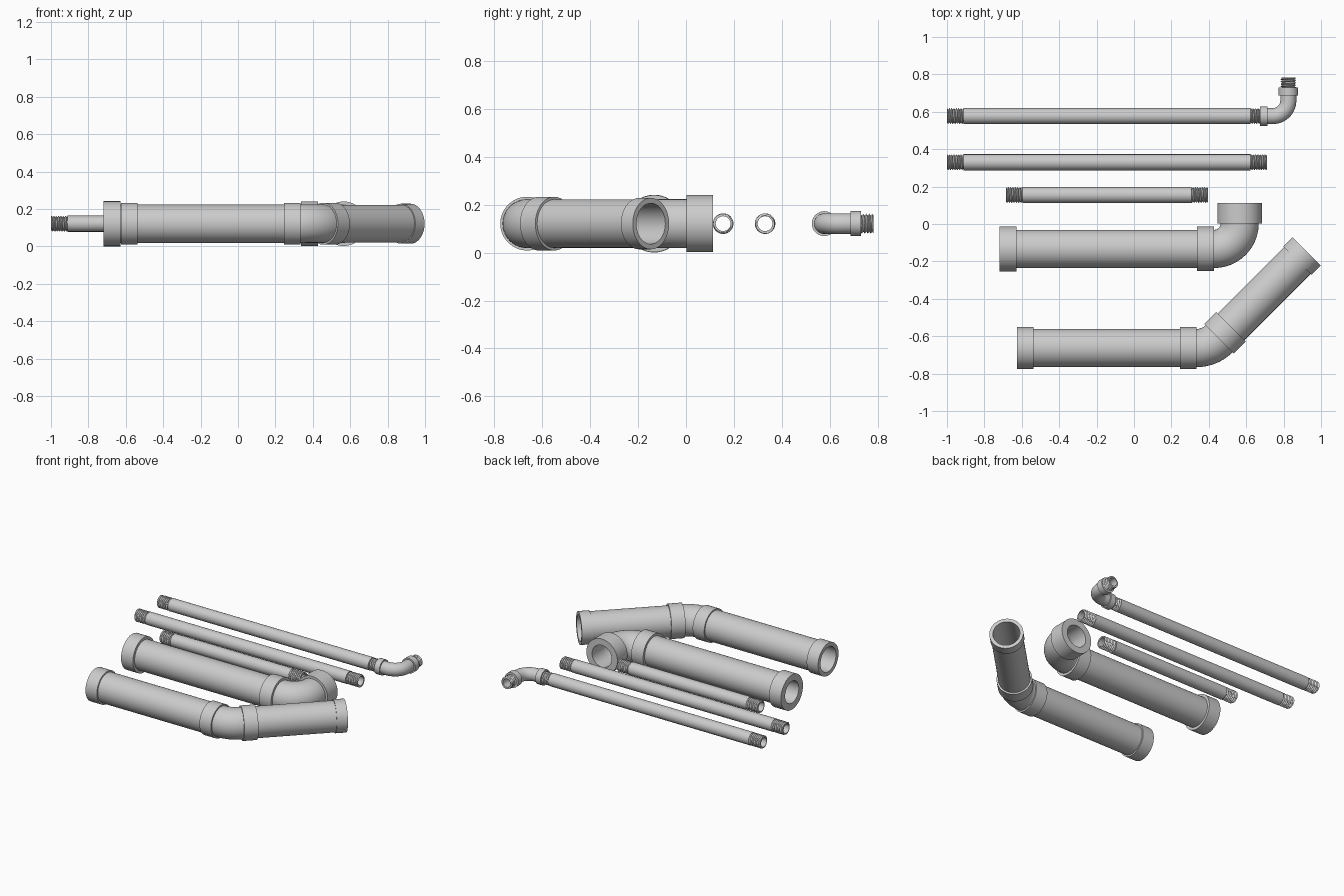
import bpy, bmesh
from math import sin, cos, pi, radians

if "Cube" in bpy.data.objects:
    bpy.data.objects.remove(bpy.data.objects["Cube"])

Z = 0.121            # height of every pipe axis
PITCH = 0.0125


def frame(start, straight, radius, turn, s):
    """Point and heading at distance s: straight, left-hand arc, straight."""
    x, y = start
    if s <= straight or radius == 0:
        return x + s, y, 0.0
    arc = radius * turn
    a = min((s - straight) / radius, turn)
    x += straight + radius * sin(a)
    y += radius * (1 - cos(a))
    rest = max(0.0, s - straight - arc)
    return x + rest * cos(a), y + rest * sin(a), a


def sweep(name, start, profile, straight=99, radius=0, turn=0, n=48):
    """Sweep a closed (distance, radius, threaded) profile along a path."""
    bm = bmesh.new()
    rings = []
    for s, r, threaded in profile:
        x, y, a = frame(start, straight, radius, turn, s)
        ring = []
        for i in range(n):
            t = 2 * pi * i / n
            rr = r
            if threaded:
                u = (s / PITCH - i / n) % 1
                rr = r - 0.009 * (1 - abs(2 * u - 1))
            ring.append(bm.verts.new((x - sin(a) * rr * cos(t),
                                      y + cos(a) * rr * cos(t),
                                      Z + rr * sin(t))))
        rings.append(ring)
    for k, ra in enumerate(rings):
        rb = rings[(k + 1) % len(rings)]
        for i in range(n):
            j = (i + 1) % n
            bm.faces.new((ra[i], ra[j], rb[j], rb[i]))
    bmesh.ops.recalc_face_normals(bm, faces=bm.faces)
    me = bpy.data.meshes.new(name)
    bm.to_mesh(me)
    bm.free()
    ob = bpy.data.objects.new(name, me)
    bpy.context.collection.objects.link(ob)
    bpy.ops.object.select_all(action='DESELECT')
    ob.select_set(True)
    bpy.context.view_layer.objects.active = ob
    bpy.ops.object.shade_smooth_by_angle(angle=radians(30))
    return ob


def band(s0, s1, r, steps=1, threaded=False):
    return [(s0 + (s1 - s0) * i / steps, r, threaded) for i in range(steps + 1)]


# Thin pipes with a thread at each end
def threaded_pipe(name, x0, x1, y, t=0.088, r=0.043, bore=0.031):
    L = x1 - x0
    prof = (band(0, t, r, 42, True) + band(t, L - t, r)
            + band(L - t, L, r, 42, True) + band(L, 0, bore))
    sweep(name, (x0, y), prof, n=36)


threaded_pipe("long_thin_pipe_with_elbow", -1.0, 0.71, 0.577)
threaded_pipe("long_thin_pipe", -1.0, 0.71, 0.33)
threaded_pipe("short_thin_pipe", -0.685, 0.395, 0.155)

# Small elbow: socket collar, bend, collar, male thread
st, R = 0.068, 0.083
arc = R * pi / 2
e = st + arc + 0.027
end = e + 0.043 + 0.053
prof = (band(0, 0.04, 0.052) + [(0.04, 0.043, False)]
        + band(st, st + arc, 0.043, 14)
        + [(e, 0.043, False)] + band(e, e + 0.043, 0.052)
        + band(e + 0.043, end, 0.042, 26, True)
        + [(end, 0.028, False)] + band(st + arc, st, 0.028, 14)
        + [(0.036, 0.028, False), (0.036, 0.0435, False), (0, 0.0435, False)])
sweep("small_threaded_elbow", (0.674, 0.577), prof, st, R, pi / 2, n=36)


# Wide pipes: end collar and body in one profile
def wide_pipe(name, x0, x1, y, cl, cr, r, bore):
    L = x1 - x0
    sweep(name, (x0, y), band(0, cl, cr) + band(cl, L, r) + band(L, 0, bore), n=64)


# Wide bends: socket collar, arc, outlet collar, optional tail pipe
def wide_bend(name, x0, y, cl, cr, r, bore, R, turn, out, tail=0):
    a = R * turn
    c = cl + a
    o = c + out
    prof = band(0, cl, cr) + band(cl, c, r, 16) + band(c, o, cr)
    last = o
    if tail:
        last = o + tail
        prof += band(o, last - 0.07, r - 0.001) + band(last - 0.07, last, r + 0.005)
    prof += [(last, bore, False)] + band(c, cl, bore, 16)
    prof += [(cl - 0.005, bore, False), (cl - 0.005, r + 0.0005, False),
             (0, r + 0.0005, False)]
    sweep(name, (x0, y), prof, cl, R, turn, n=64)


wide_pipe("wide_pipe_right_angle", -0.718, 0.42, -0.133, 0.091, 0.1205, 0.102, 0.075)
wide_bend("right_angle_bend", 0.338, -0.133, 0.091, 0.119, 0.102, 0.075,
          0.136, pi / 2, 0.11)

wide_pipe("wide_pipe_half_angle", -0.625, 0.327, -0.663, 0.087, 0.112, 0.102, 0.085)
wide_bend("half_angle_bend_and_outlet_pipe", 0.247, -0.663, 0.088, 0.112, 0.102,
          0.085, 0.17, pi / 4, 0.09, 0.57)
